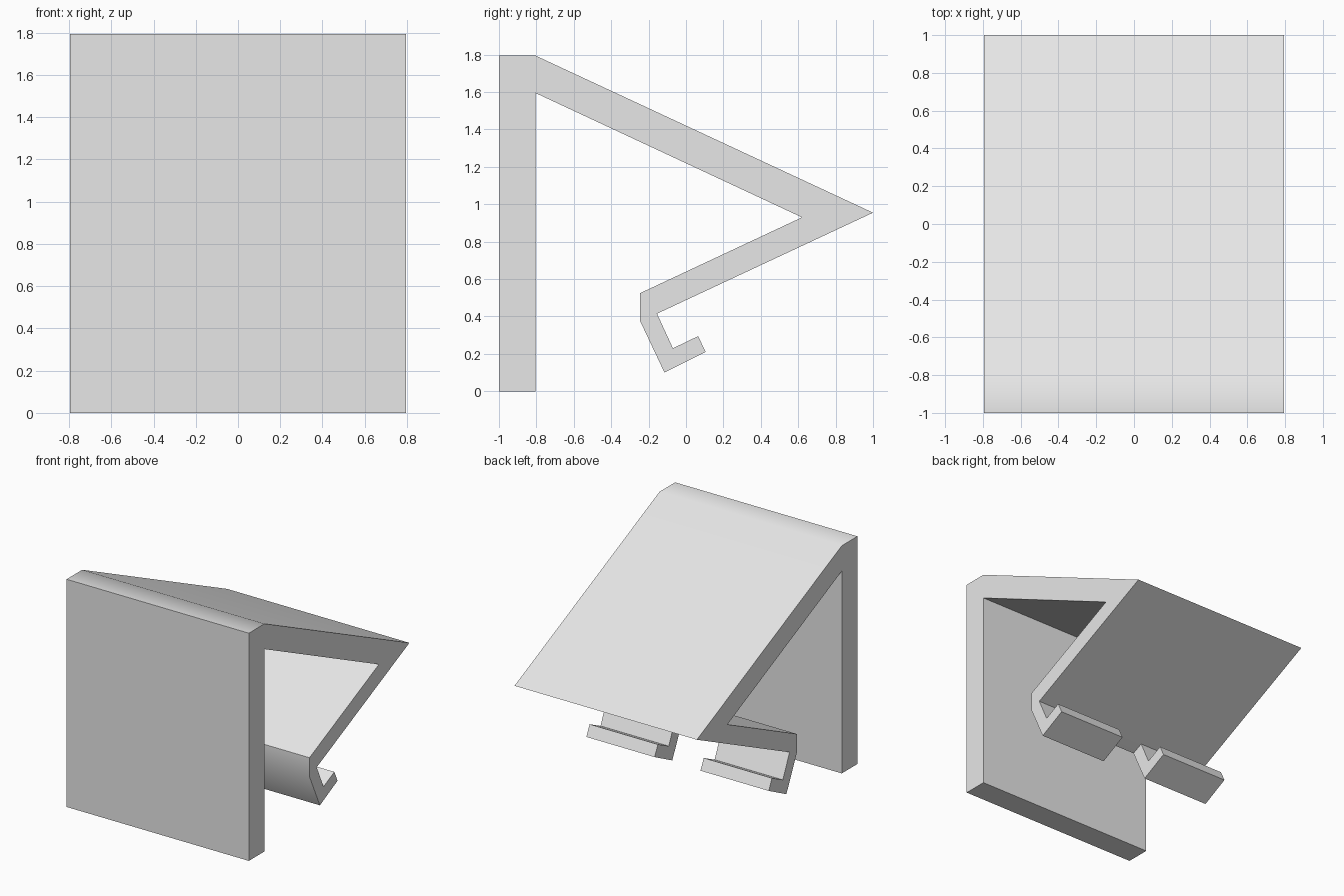
import bpy
import bmesh
import math

HALF_WIDTH = 0.795
HALF_GAP = 0.20

cube = bpy.data.objects.get("Cube")
if cube:
    bpy.data.objects.remove(cube, do_unlink=True)

# Single plain grey
grey = bpy.data.materials.new("plain_grey")
grey.use_nodes = True
grey.diffuse_color = (0.8, 0.8, 0.8, 1)
grey.node_tree.nodes["Principled BSDF"].inputs["Base Color"].default_value = (0.8, 0.8, 0.8, 1)


def extrude_profile(name, profile, half_width):
    """Extrude a (y, z) outline symmetrically along x."""
    bm = bmesh.new()
    face = bm.faces.new([bm.verts.new((-half_width, y, z)) for y, z in profile])
    result = bmesh.ops.extrude_face_region(bm, geom=[face])
    moved = [v for v in result["geom"] if isinstance(v, bmesh.types.BMVert)]
    bmesh.ops.translate(bm, verts=moved, vec=(2 * half_width, 0, 0))
    bmesh.ops.recalc_face_normals(bm, faces=bm.faces)
    mesh = bpy.data.meshes.new(name)
    bm.to_mesh(mesh)
    bm.free()
    mesh.materials.append(grey)
    obj = bpy.data.objects.new(name, mesh)
    bpy.context.collection.objects.link(obj)
    return obj


# Front plate, sloping top, return arm and hook in one folded outline
bracket = extrude_profile("folded_bracket", [
    (-1.0, 0.0), (-1.0, 1.795), (-0.805, 1.795),            # plate and top
    (1.0, 0.955),                                           # back tip
    (-0.155, 0.415), (-0.07, 0.23), (0.065, 0.295),         # arm, hook inside
    (0.105, 0.21), (-0.115, 0.10), (-0.245, 0.375),         # hook outside
    (-0.245, 0.525), (0.62, 0.93),                          # arm, inner fold
    (-0.805, 1.595), (-0.805, 0.0),                         # plate back
], HALF_WIDTH)

# Gap that splits the hook into two
cutter = extrude_profile("hook_gap_cutter", [
    (-0.335, 0.335), (-0.155, 0.415), (0.3, 0.5), (0.3, 0.0), (-0.335, 0.0),
], HALF_GAP)
cutter.hide_render = True

gap = bracket.modifiers.new("hook_gap", "BOOLEAN")
gap.operation = "DIFFERENCE"
gap.solver = "EXACT"
gap.object = cutter

bpy.ops.object.select_all(action="DESELECT")
bracket.select_set(True)
bpy.context.view_layer.objects.active = bracket
bpy.ops.object.modifier_apply(modifier=gap.name)
bpy.data.objects.remove(cutter, do_unlink=True)

# Soft shading across the shallow bends only
bpy.ops.object.shade_smooth_by_angle(angle=math.radians(30))
weighted = bracket.modifiers.new("weighted_normals", "WEIGHTED_NORMAL")
weighted.keep_sharp = True
